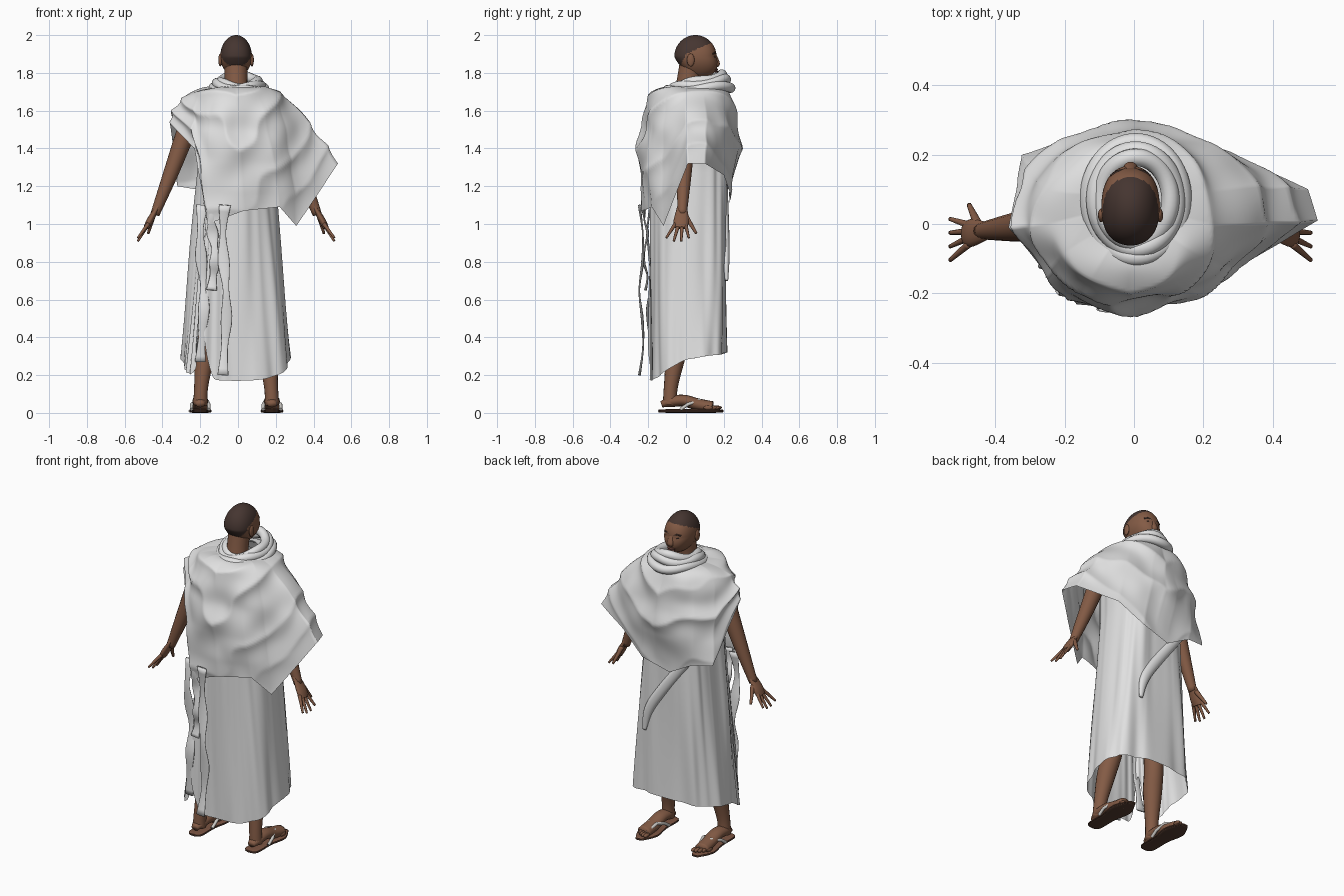
import bpy, bmesh, math
from math import sin, cos, pi, exp
from mathutils import Vector, noise

if "Cube" in bpy.data.objects:
    bpy.data.objects.remove(bpy.data.objects["Cube"])

CENTRE = -.01  # x of the body's centre line
ACROSS, FORWARD = Vector((1, 0, 0)), Vector((0, 1, 0))


def material(name, red, green, blue):
    mat = bpy.data.materials.new(name)
    mat.use_nodes = True
    colour = (red, green, blue, 1)
    mat.diffuse_color = colour
    shader = next(node for node in mat.node_tree.nodes if node.type == "BSDF_PRINCIPLED")
    shader.inputs["Base Color"].default_value = colour
    return mat


cloth = material("white cloth", .75, .75, .75)
skin = material("brown skin", .23, .105, .06)
hair = material("dark hair", .06, .036, .03)
leather = material("sandal leather", .09, .045, .03)
insole = material("sandal insole", .2, .09, .055)
strap = material("sandal strap", .62, .6, .57)
lip = material("lip brown", .15, .06, .045)


def finish(bm, name, *mats):
    bmesh.ops.recalc_face_normals(bm, faces=bm.faces)
    for face in bm.faces:
        face.smooth = True
    mesh = bpy.data.meshes.new(name)
    bm.to_mesh(mesh)
    bm.free()
    for mat in mats:
        mesh.materials.append(mat)
    return place(name, mesh)


def place(name, data):
    part = bpy.data.objects.new(name, data)
    bpy.context.collection.objects.link(part)
    return part


def loft(name, rings, mat, caps=False):
    bm = bmesh.new()
    rows = [[bm.verts.new(point) for point in ring] for ring in rings]
    for upper, under in zip(rows, rows[1:]):
        for i in range(len(upper)):
            bm.faces.new((upper[i - 1], upper[i], under[i], under[i - 1]))
    if caps:
        bm.faces.new(rows[0])
        bm.faces.new(rows[-1])
    finish(bm, name, mat)


def spline(points, u):
    """Point at u (from 0 to 1) on a smooth path through the points."""
    last = len(points) - 1
    i = min(int(u * last), last - 1)
    t = u * last - i
    around = [points[max(0, min(last, i + k))] for k in (-1, 0, 1, 2)]
    return [b + t * (c - a + t * (2 * a - 5 * b + 4 * c - d + t * (3 * (b - c) + d - a))) / 2
            for a, b, c, d in zip(*around)]


def tube(name, points, mat, ref=FORWARD, flat=1, segments=16, steps=20):
    """Limb through (x, y, z, radius) points; flat scales the radius across ref."""
    path = [spline(points, k / steps) for k in range(steps + 1)]
    rings = []
    for k, (x, y, z, radius) in enumerate(path):
        ahead, behind = path[min(k + 1, steps)], path[max(k - 1, 0)]
        along = (Vector(ahead[:3]) - Vector(behind[:3])).normalized()
        side = (ref - along * ref.dot(along)).normalized()
        over = along.cross(side) * flat
        turns = [2 * pi * i / segments for i in range(segments)]
        rings.append([Vector((x, y, z)) + radius * (side * cos(a) + over * sin(a)) for a in turns])
    loft(name, rings, mat, caps=True)


def cord(name, points, thickness, mat, cyclic=False):
    curve = bpy.data.curves.new(name, "CURVE")
    curve.dimensions = "3D"
    curve.bevel_depth = thickness
    curve.use_fill_caps = True
    line = curve.splines.new("POLY")
    line.points.add(len(points) - 1)
    for knot, point in zip(line.points, points):
        knot.co = (*point, 1)
    line.use_cyclic_u = cyclic
    line.use_smooth = True
    curve.materials.append(mat)
    place(name, curve)


def ball(name, location, size, mat):
    bm = bmesh.new()
    bmesh.ops.create_uvsphere(bm, u_segments=16, v_segments=10, radius=1)
    part = finish(bm, name, mat)
    part.location, part.scale = location, size


# Head with cropped hair, tapered to the jaw and nape
bm = bmesh.new()
bmesh.ops.create_uvsphere(bm, u_segments=72, v_segments=54, radius=1)
for vert in bm.verts:
    x, y, z = vert.co
    low = max(0, -z)
    x *= 1 - low * low / 5 + y * y / 5
    y = y * (1 - low / 2) if y < 0 else y * (1 + low / 4) + low / 10
    vert.co = (CENTRE + x * .084, .05 + y * .112, 1.885 + z * .115)
for face in bm.faces:
    spot = face.calc_center_median()
    behind_ear = max(0, min(1, 1 + spot.y * 30))
    hairline = 1.83 + .07 * behind_ear + .45 * max(0, spot.y)
    face.material_index = int(spot.z > hairline)
finish(bm, "head", skin, hair)
tube("neck", [(CENTRE, 0, 1.62, .08), (CENTRE, .01, 1.74, .062), (CENTRE, .03, 1.86, .062)], skin)
tube("nose", [(CENTRE, .15, 1.9, .008), (CENTRE, .165, 1.85, .014), (CENTRE, .155, 1.84, .01)],
     skin, flat=1.4)
ball("upper_lip", (CENTRE, .158, 1.818), (.026, .012, .006), lip)
ball("lower_lip", (CENTRE, .158, 1.808), (.024, .012, .006), lip)

for sign, side in ((1, "left"), (-1, "right")):
    def mirrored(x, *rest):
        return (CENTRE + sign * x, *rest)

    def limb(name, points, mat=skin, **options):
        tube(side + name, [mirrored(*point) for point in points], mat, **options)

    # Ears, eyes and brows
    ball(side + "_ear", mirrored(.084, .025, 1.868), (.01, .02, .034), skin)
    ball(side + "_eye", mirrored(.034, .149, 1.885), (.012, .007, .005), hair)
    cord(side + "_brow", [mirrored(.015, .156, 1.9), mirrored(.035, .152, 1.907),
                          mirrored(.055, .14, 1.9)], .004, hair)

    # Arm, palm and spread fingers
    limb("_arm", [(.19, 0, 1.66, .06), (.26, 0, 1.5, .052), (.345, -.01, 1.27, .04),
                  (.43, -.02, 1.05, .024)])
    limb("_palm", [(.41, -.02, 1.1, .024), (.455, -.025, 1.02, .04), (.475, -.03, .98, .034)],
         flat=.45)
    for k in range(4):
        spread = .018 * (k - 1.5)
        limb("_finger", [(.465, spread - .03, 1, .011),
                         (.52, 2.2 * spread - .045, .9 + abs(spread), .006)], segments=10, steps=6)
    limb("_thumb", [(.44, 0, 1.04, .014), (.465, .055, .95, .007)], segments=10, steps=6)

    # Leg and foot with a thong sandal
    limb("_leg", [(.1, 0, .9, .08), (.14, -.01, .5, .056), (.165, -.05, .32, .053),
                  (.185, -.08, .14, .037), (.19, -.085, .04, .038)])
    limb("_foot", [(.19, -.13, .045, .022), (.19, -.08, .06, .039), (.19, -.01, .065, .041),
                   (.19, .06, .045, .043), (.195, .14, .03, .042)], ref=ACROSS, flat=.75)
    outline = [(-.147, .02), (-.12, .043), (0, .045), (.11, .062), (.2, .02)]
    limb("_sandal_sole", [(.19, y, .006, r) for y, r in outline], leather, ref=ACROSS, flat=.12)
    limb("_sandal_insole", [(.19, y, .014, r) for y, r in outline], insole, ref=ACROSS, flat=.12)
    for k in range(5):
        ball(side + "_toe", mirrored(.16 + .018 * k, .165 - .003 * k * k, .028),
             (.012 - .001 * k, .025, .011), skin)
    for edge in (-1, 1):
        cord(side + "_sandal_strap", [mirrored(.172, .14, .038), mirrored(.182 + edge * .026, .07, .066),
                                      mirrored(.19 + edge * .046, .01, .045),
                                      mirrored(.19 + edge * .046, -.03, .018)], .009, strap)


# Long wrapped robe: square at the front, flaring down, pleated and slit at the back right
def hem_height(angle):
    slit = exp(-((angle - 1.33 * pi) * 9) ** 2)
    return .17 + .075 * (1 + sin(angle)) + .04 * cos(angle) ** 4 + .3 * slit


rings = [[] for row in range(50)]
for i in range(220):
    angle = 2 * pi * i / 220
    c, d = cos(angle), sin(angle)
    power = .66 if d > 0 else .88
    pleats = exp(-((angle - 1.3 * pi) * 3) ** 2)
    for row, ring in enumerate(rings):
        down = row / 49
        z = 1.7 + (hem_height(angle) - 1.7) * down
        taper = .35 * max(0, z - 1.5)
        width = .2 + .09 * max(0, 1.3 - z) - taper
        fold = 1 + .03 * down * sin(9 * angle + 2 * z) + .02 * sin(5 * angle - 3 * z)
        fold += .05 * noise.noise(Vector((c * 4, d * 4, z)))
        fold += pleats * down * (.14 + .05 * sin(40 * angle + 3 * z))
        ring.append((CENTRE + width * fold * math.copysign(abs(c) ** power, c),
                     .015 + (.2 - taper) * fold * math.copysign(abs(d) ** power, d), z))
loft("robe", rings, cloth)

# Draped shawl: its hem runs counter-clockwise from the back, over the left arm
hem = [(.03, -.23, 1.07), (.22, -.18, 1.09), (.31, -.12, .99), (.53, .01, 1.32), (.5, .1, 1.32),
       (.28, .2, 1.26), (.13, .24, 1.15), (-.05, .23, 1.1), (-.2, .23, 1.18), (-.32, .2, 1.2),
       (-.36, -.01, 1.53), (-.23, -.17, 1.4), (-.16, -.22, 1)]
rings = [[] for row in range(71)]
for i in range(260):
    u = i / 260
    angle = 2 * pi * u - pi / 2
    out = Vector((cos(angle), sin(angle), 0))
    corner = int(u * len(hem))
    edge = Vector(hem[corner]).lerp(Vector(hem[(corner + 1) % len(hem)]), u * len(hem) - corner)
    shoulder = Vector((CENTRE + .25 * out.x, .025 + .21 * out.y, 1.69))
    middle = (shoulder + edge) / 2 + out * (.02 + .025 * out.y ** 2)
    collar = Vector((CENTRE + .085 * out.x, .05 + .1 * out.y, 1.73 + .01 * out.y))
    sag = abs(cos(angle)) + .4 * cos(angle - 1)
    for row, ring in enumerate(rings):
        v = row / 70
        point = Vector(spline([collar, shoulder, middle, edge], v))
        swag = .022 * (.6 - abs(sin(11 * v + 3 * sag + 2 * noise.noise(point * 4))))
        crease = swag + .025 * noise.noise(point * 6)
        ring.append(point + out * crease * sin(pi * v * .95))
loft("shawl", rings, cloth)

# Rolled cowl around the neck
for size, height, tilt in ((1, 1.755, .03), (1.17, 1.74, .022), (1.36, 1.715, .012)):
    turns = [2 * pi * k / 60 for k in range(60)]
    cord("cowl_roll", [(.005 + .1 * size * cos(a), .07 + .122 * size * sin(a),
                        height + tilt * sin(a) + .008 * sin(3 * a + 9 * size)) for a in turns],
         .026, cloth, cyclic=True)

# Diagonal hanging end at the front, and strips trailing behind
tube("hanging_end", [(-.16, .2, 1.2, .03), (.08, .21, .87, .03), (.13, .215, .7, .012)], cloth,
     ref=ACROSS, flat=.7)
for x, top, end in ((-.19, 1.1, .27), (-.13, 1.1, .65), (-.07, 1.1, .2)):
    strip = [(x + .01 * sin(5 * k), .012 * sin(2 * k + 20 * x) - .26 - .35 * x,
              top + (end - top) * k / 6, .024 + .008 * cos(3 * k)) for k in range(7)]
    tube("trailing_strip", strip, cloth, ref=ACROSS, flat=.25)
